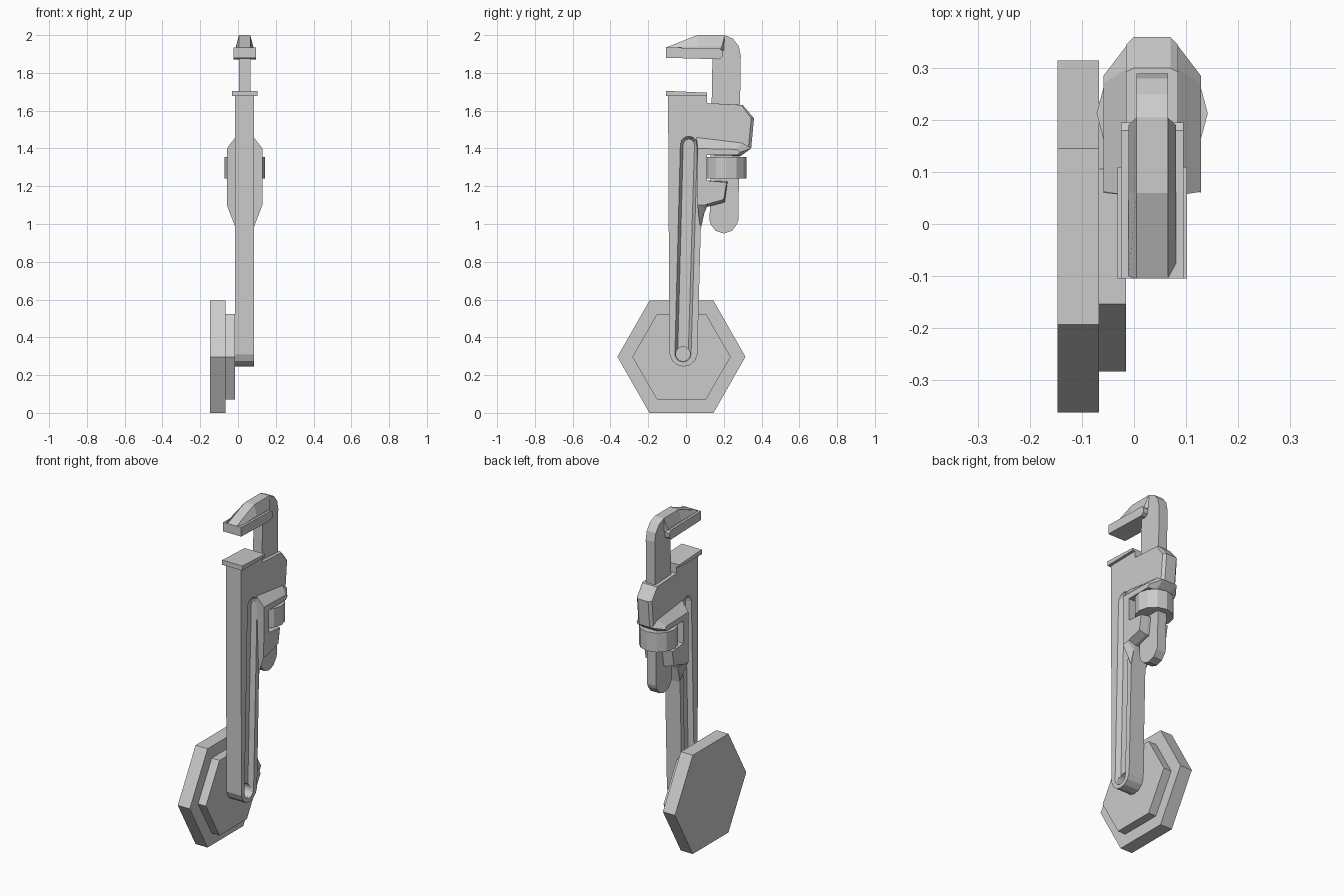
import bpy, bmesh
from math import cos, sin, pi, radians

if "Cube" in bpy.data.objects:
    bpy.data.objects.remove(bpy.data.objects["Cube"])

CX = 0.035  # centre plane of the wrench


def loft(name, rings):
    """Solid through rings of (x, [(y, z), ...])."""
    bm = bmesh.new()
    vs = [[bm.verts.new((x, y, z)) for y, z in p] for x, p in rings]
    n = len(vs[0])
    bm.faces.new(vs[0])
    bm.faces.new(vs[-1])
    for a, b in zip(vs, vs[1:]):
        for i in range(n):
            j = (i + 1) % n
            bm.faces.new((a[i], a[j], b[j], b[i]))
    bmesh.ops.recalc_face_normals(bm, faces=bm.faces)
    me = bpy.data.meshes.new(name)
    bm.to_mesh(me)
    bm.free()
    ob = bpy.data.objects.new(name, me)
    bpy.context.collection.objects.link(ob)
    return ob


def prism(name, prof, half):
    return loft(name, [(CX - half, prof), (CX + half, prof)])


def tapered(name, inner, outer, half_in, half_out):
    return loft(name, [(CX - half_out, outer), (CX - half_in, inner),
                       (CX + half_in, inner), (CX + half_out, outer)])


def arc(y, z, r, a0, a1, n):
    return [(y + r * cos(radians(a0 + (a1 - a0) * i / n)),
             z + r * sin(radians(a0 + (a1 - a0) * i / n))) for i in range(n + 1)]


def cut(ob, cutter):
    m = ob.modifiers.new("cut", 'BOOLEAN')
    m.operation = 'DIFFERENCE'
    m.solver = 'EXACT'
    m.object = cutter
    cutter.hide_render = True
    cutter.hide_set(True)


# hexagonal base plates
for name, x0, x1, r, ap in (("base_plate", -0.147, -0.067, 0.339, 0.297),
                            ("raised_plate", -0.067, -0.015, 0.260, 0.226)):
    h = [(-0.024 + r * cos(i * pi / 3),
          0.297 + ap * sin(i * pi / 3) / sin(pi / 3)) for i in range(6)]
    loft(name, [(x0, h), (x1, h)])


# handle and head in one outline, the head's back edge chamfered by d
def body(d):
    return ([(-0.095, 1.68), (-0.088, 0.31)] + arc(-0.013, 0.319, 0.074, 190, 350, 6) +
            [(0.078, 0.97), (0.10, 1.07), (0.11, 1.23), (0.11, 1.365),
             (0.29, 1.36), (0.345 - d, 1.40), (0.36 - d, 1.56),
             (0.30 - d / 2, 1.63), (0.11, 1.64), (0.11, 1.68)])


handle = tapered("handle", body(0), body(0.015), 0.035, 0.05)


# grip recess on both sides and the hanging hole
def slot(inset):
    return (arc(-0.016, 0.312, 0.043 - inset, 180, 360, 6) +
            arc(0.015, 1.42, 0.045 - inset, 0, 180, 6))


for s, side in ((-1, "left"), (1, "right")):
    cut(handle, loft("recess_cutter_" + side,
                     [(CX + s * 0.022, slot(0.015)), (CX + s * 0.052, slot(-0.001))]))
cut(handle, prism("hole_cutter", arc(-0.016, 0.312, 0.038, 0, 337.5, 15), 0.08))

# wide C-shaped housing around the nut
inner = [(0.055, 1.46), (0.30, 1.43), (0.345, 1.40), (0.29, 1.36), (0.11, 1.365),
         (0.11, 1.23), (0.22, 1.225), (0.205, 1.115), (0.11, 1.09), (0.098, 1.06),
         (0.075, 0.98)]
outer = [(0.062, 1.40), (0.27, 1.395), (0.285, 1.38), (0.27, 1.365), (0.11, 1.365),
         (0.11, 1.23), (0.215, 1.22), (0.20, 1.13), (0.11, 1.105), (0.10, 1.10),
         (0.06, 1.10)]
tapered("nut_housing", inner, outer, 0.048, 0.094)

# fixed lower jaw
prism("lower_jaw", [(-0.105, 1.677), (0.11, 1.68), (0.11, 1.695), (-0.105, 1.705)], 0.067)

# sliding shank with hooked upper jaw
prism("hook_jaw", [(-0.105, 1.88), (-0.105, 1.935), (0.06, 2.0), (0.205, 2.0),
                   (0.25, 1.98), (0.28, 1.94), (0.29, 1.89), (0.277, 1.02)] +
      arc(0.20, 1.025, 0.075, -20, -160, 4) +
      [(0.125, 1.02), (0.14, 1.88)], 0.03)
tapered("hook_cheeks",
        [(-0.105, 1.935), (0.06, 2.0), (0.205, 2.0), (0.20, 1.92), (-0.105, 1.90)],
        [(-0.105, 1.933), (0.06, 1.94), (0.19, 1.94), (0.18, 1.92), (-0.105, 1.90)],
        0.03, 0.046)
prism("upper_jaw_plate", [(-0.105, 1.88), (0.175, 1.872), (0.192, 1.885),
                          (0.195, 1.915), (0.18, 1.928), (-0.105, 1.935)], 0.06)

# adjusting nut
bpy.ops.mesh.primitive_cylinder_add(vertices=12, radius=0.107, depth=0.115,
                                    location=(CX, 0.213, 1.2975),
                                    rotation=(0, 0, pi / 2))
bpy.context.object.name = "adjusting_nut"
